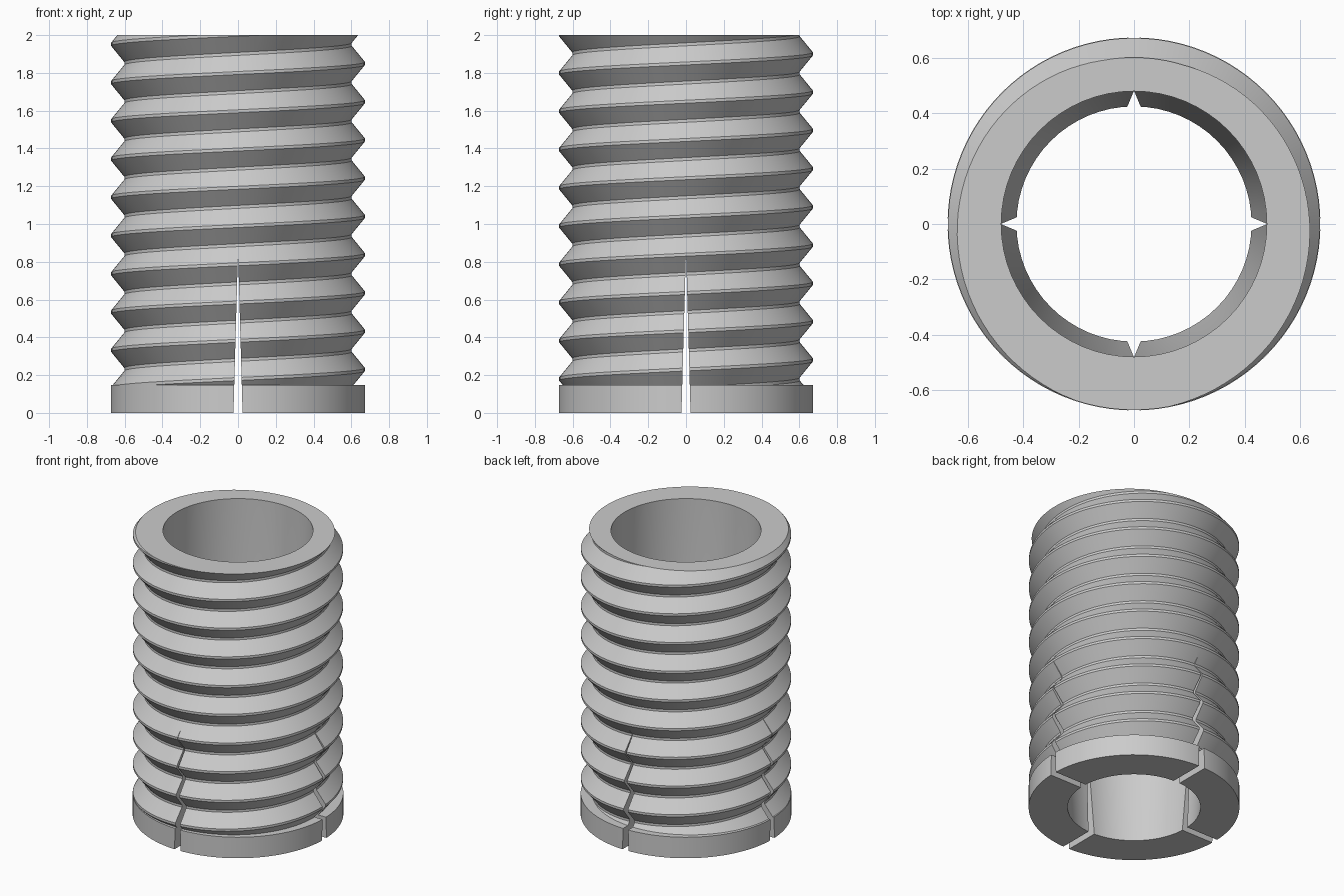
import bpy, bmesh, math

cube = bpy.data.objects.get("Cube")
if cube:
    bpy.data.objects.remove(cube, do_unlink=True)

HEIGHT, FLANGE_TOP = 2.0, 0.148
CREST, ROOT, FLANGE_R = 0.672, 0.602, 0.674
PITCH, START, SEGS = 0.2025, 0.23, 96

grey = bpy.data.materials.new("plain_grey")
grey.use_nodes = True
grey.diffuse_color = (0.6, 0.6, 0.6, 1)
bsdf = next(n for n in grey.node_tree.nodes if n.type == 'BSDF_PRINCIPLED')
bsdf.inputs["Base Color"].default_value = (0.6, 0.6, 0.6, 1)


def make_object(name, bm):
    bmesh.ops.recalc_face_normals(bm, faces=bm.faces[:])
    mesh = bpy.data.meshes.new(name)
    bm.to_mesh(mesh)
    bm.free()
    mesh.materials.append(grey)
    obj = bpy.data.objects.new(name, mesh)
    bpy.context.collection.objects.link(obj)
    return obj


def lathe(name, profile, segs):
    """Closed solid of revolution from (radius, z) points, capped at both ends."""
    bm = bmesh.new()
    rings = [[bm.verts.new((r * math.cos(math.tau * i / segs),
                            r * math.sin(math.tau * i / segs), z))
              for i in range(segs)] for r, z in profile]
    for low, high in zip(rings, rings[1:]):
        for i in range(segs):
            n = (i + 1) % segs
            bm.faces.new((low[i], low[n], high[n], high[i]))
    bm.faces.new(rings[0])
    bm.faces.new(rings[-1])
    return make_object(name, bm)


def thread(name):
    """Right-handed helical surface, trimmed flat at both ends and capped."""
    half_flat = 0.008
    tooth = [(CREST, -half_flat), (CREST, half_flat),
             (ROOT, PITCH / 2 - half_flat), (ROOT, PITCH / 2 + half_flat)]
    bm = bmesh.new()
    cols = []
    for i in range(SEGS):
        a = math.tau * i / SEGS
        cols.append([bm.verts.new((r * math.cos(a), r * math.sin(a),
                                   START + PITCH * (k + i / SEGS) + dz))
                     for k in range(-3, 12) for r, dz in tooth])
    # The last column joins the first one a full pitch higher
    cols.append(cols[0][4:])
    for a, b in zip(cols, cols[1:]):
        for j in range(min(len(a), len(b)) - 1):
            bm.faces.new((a[j], b[j], b[j + 1], a[j + 1]))
    for z, normal in ((HEIGHT, 1), (FLANGE_TOP - 0.05, -1)):
        bmesh.ops.bisect_plane(bm, geom=bm.verts[:] + bm.edges[:] + bm.faces[:],
                               dist=1e-6, plane_co=(0, 0, z),
                               plane_no=(0, 0, normal), clear_outer=True)
    rim = [e for e in bm.edges if e.is_boundary]
    bmesh.ops.holes_fill(bm, edges=rim, sides=0)
    return make_object(name, bm)


def slot(name, along_x):
    """Long wedge that narrows to a point at the top of the slot."""
    bm = bmesh.new()
    ends = []
    for d in (-1, 1):
        pts = [(-0.0255, -0.05), (0.0255, -0.05), (0.0008, 0.83), (-0.0008, 0.83)]
        ends.append([bm.verts.new((d, w, z) if along_x else (w, d, z))
                     for w, z in pts])
    a, b = ends
    bm.faces.new(a)
    bm.faces.new(b)
    for i in range(4):
        n = (i + 1) % 4
        bm.faces.new((a[i], a[n], b[n], b[i]))
    return make_object(name, bm)


# Threaded sleeve with base flange, tapered bore and four slots
sleeve = thread("threaded_sleeve")
flange = lathe("base_flange", [(FLANGE_R, 0), (FLANGE_R, FLANGE_TOP)], SEGS)
bore = lathe("bore_cutter", [(0.422, -0.05), (0.425, 0), (0.48, 0.83),
                             (0.48, HEIGHT + 0.1)], 64)
steps = [(flange, 'UNION'), (bore, 'DIFFERENCE'),
         (slot("slot_cutter_x", True), 'DIFFERENCE'),
         (slot("slot_cutter_y", False), 'DIFFERENCE')]

bpy.ops.object.select_all(action='DESELECT')
bpy.context.view_layer.objects.active = sleeve
sleeve.select_set(True)
for tool, operation in steps:
    tool.hide_render = True
    mod = sleeve.modifiers.new(tool.name, 'BOOLEAN')
    mod.operation, mod.solver, mod.object = operation, 'EXACT', tool
    bpy.ops.object.modifier_apply(modifier=mod.name)
    bpy.data.objects.remove(tool, do_unlink=True)

bpy.ops.object.shade_smooth_by_angle(angle=math.radians(25))
